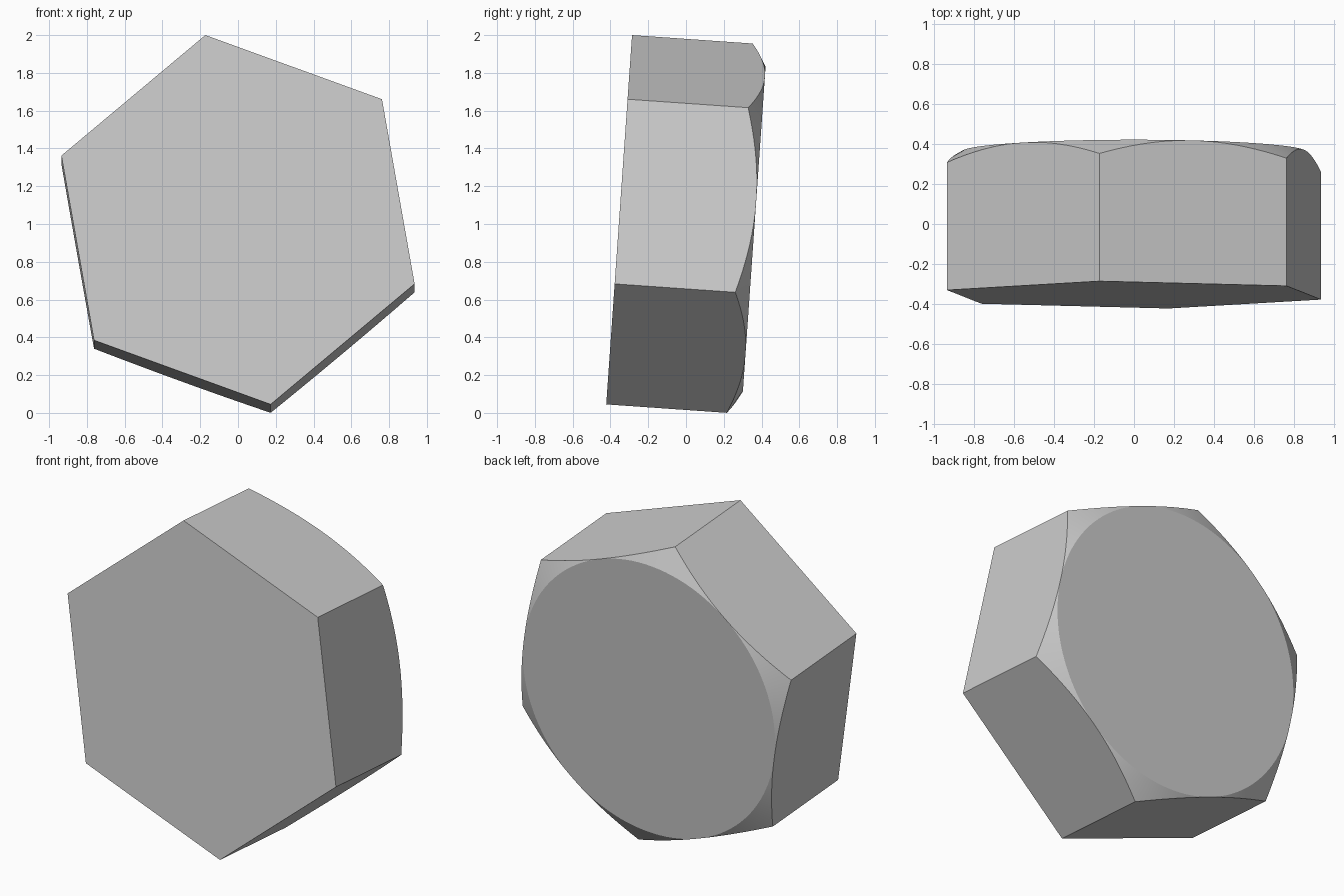
import bpy, bmesh
from math import sin, cos, pi, radians, tan
from mathutils import Vector

if "Cube" in bpy.data.objects:
    bpy.data.objects.remove(bpy.data.objects["Cube"])

R = 0.995                     # hexagon corner radius
APO = R * cos(pi / 6)         # distance to the flats = radius of the round face
H = 0.717                     # full thickness
SLOPE = tan(radians(30))      # chamfer angle
SEG = 20                      # steps per side (even)
TILT = radians(4)             # lean of the whole piece

# tilted frame: u across, v up, w from front to back
U = Vector((1, 0, 0))
V = Vector((0, sin(TILT), cos(TILT)))
W = Vector((0, cos(TILT), -sin(TILT)))
ORIGIN = Vector((0, -0.354, 1.0225))

bm = bmesh.new()


def vert(rad, ang, depth):
    return bm.verts.new(ORIGIN + U * rad * cos(ang) + V * rad * sin(ang) + W * depth)


# rings: front hexagon corners, curved chamfer edge, round back face
start = radians(40)
n = 6 * SEG
corners = [vert(R, start + k * pi / 3, 0) for k in range(6)]
edge, circle = [], []
for i in range(n):
    a = start + 2 * pi * i / n
    rho = APO / cos((i % SEG) / SEG * pi / 3 - pi / 6)
    edge.append(vert(rho, a, H - SLOPE * (rho - APO)))
    # chamfer meets the round face at the middle of each side
    circle.append(edge[-1] if i % SEG == SEG // 2 else vert(APO, a, H))

# flat front and round back
bm.faces.new(corners)
bm.faces.new(circle)

# six flats with arched back edges
for k in range(6):
    arc = [edge[(k * SEG + j) % n] for j in range(SEG + 1)]
    bm.faces.new([corners[(k + 1) % 6], corners[k]] + arc)

# conical chamfer
for i in range(n):
    j = (i + 1) % n
    loop = list(dict.fromkeys([edge[i], edge[j], circle[j], circle[i]]))
    bm.faces.new(loop)

bmesh.ops.recalc_face_normals(bm, faces=bm.faces[:])
mesh = bpy.data.meshes.new("hex_bolt_head")
bm.to_mesh(mesh)
bm.free()
obj = bpy.data.objects.new("hex_bolt_head", mesh)
bpy.context.collection.objects.link(obj)
bpy.context.view_layer.objects.active = obj
obj.select_set(True)
bpy.ops.object.shade_smooth_by_angle(angle=radians(15))
